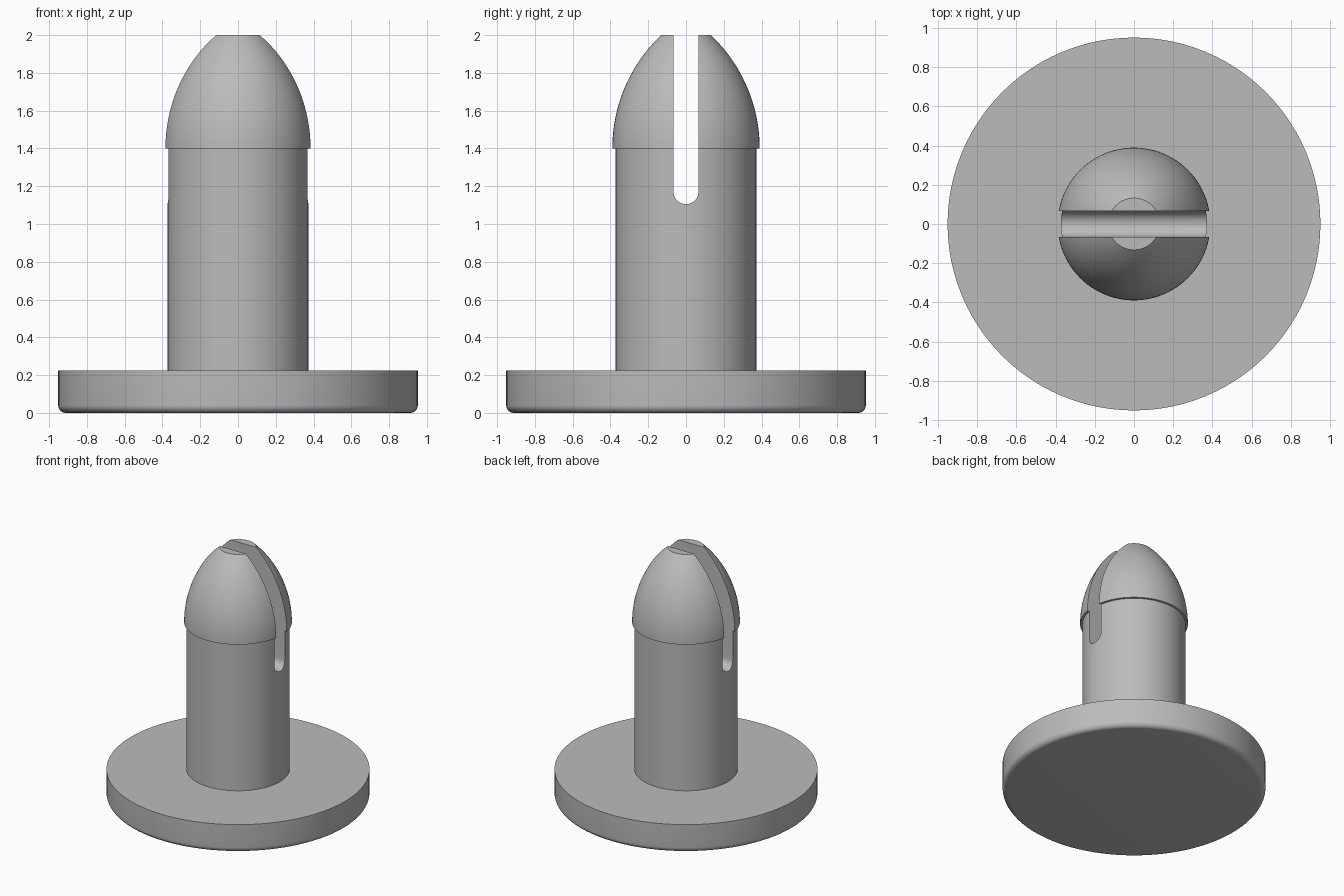
import bpy, bmesh, math

cube = bpy.data.objects.get("Cube")
if cube:
    bpy.data.objects.remove(cube, do_unlink=True)

SEGMENTS = 96

plastic = bpy.data.materials.new("grey plastic")
plastic.use_nodes = True
plastic.diffuse_color = (0.5, 0.5, 0.5, 1)
plastic.node_tree.nodes["Principled BSDF"].inputs["Base Color"].default_value = (0.5, 0.5, 0.5, 1)


def make_object(name, bm):
    bmesh.ops.recalc_face_normals(bm, faces=bm.faces)
    mesh = bpy.data.meshes.new(name)
    bm.to_mesh(mesh)
    bm.free()
    mesh.materials.append(plastic)
    obj = bpy.data.objects.new(name, mesh)
    bpy.context.collection.objects.link(obj)
    return obj


def lathe(name, profile):
    """Closed solid turned about z from (radius, height) points."""
    bm = bmesh.new()
    rings = []
    for r, z in profile:
        rings.append([bm.verts.new((r * math.cos(a), r * math.sin(a), z))
                      for a in (math.tau * i / SEGMENTS for i in range(SEGMENTS))])
    for low, high in zip(rings, rings[1:]):
        for i in range(SEGMENTS):
            j = (i + 1) % SEGMENTS
            bm.faces.new((low[i], low[j], high[j], high[i]))
    bm.faces.new(rings[0][::-1])
    bm.faces.new(rings[-1])
    return make_object(name, bm)


def arc(cx, cz, radius, start, end, steps):
    angles = [start + (end - start) * i / steps for i in range(steps + 1)]
    return [(cx + radius * math.cos(a), cz + radius * math.sin(a)) for a in angles]


def activate(obj):
    bpy.ops.object.select_all(action='DESELECT')
    obj.select_set(True)
    bpy.context.view_layer.objects.active = obj


# Flange: flat disc with a rounded lower rim
disc_r, disc_top, fillet = 0.952, 0.225, 0.04
flange = lathe("flange", arc(disc_r - fillet, fillet, fillet, -math.pi / 2, 0, 8)
               + [(disc_r, disc_top)])

# Pin: straight shaft, small barb step, and a truncated ogive head
shaft_r, head_r, tip_r, head_z, top_z = 0.373, 0.39, 0.132, 1.4, 2.0
drop, rise = head_r - tip_r, top_z - head_z
ogive_r = (drop ** 2 + rise ** 2) / (2 * drop)
pin = lathe("split_pin", [(shaft_r, disc_top - 0.02), (shaft_r, head_z)]
            + arc(head_r - ogive_r, head_z, ogive_r, 0, math.asin(rise / ogive_r), 24))

# Round-bottomed slot through the pin along x
slot_r, slot_z = 0.066, 1.171
outline = arc(0, slot_z, slot_r, math.pi, math.tau, 24) + [(slot_r, 2.2), (-slot_r, 2.2)]
bm = bmesh.new()
face = bm.faces.new([bm.verts.new((-0.6, y, z)) for y, z in outline])
side = bmesh.ops.extrude_face_region(bm, geom=[face])
bmesh.ops.translate(bm, vec=(1.2, 0, 0),
                    verts=[v for v in side["geom"] if isinstance(v, bmesh.types.BMVert)])
cutter = make_object("slot_cutter", bm)
cutter.hide_render = True

activate(pin)
cut = pin.modifiers.new("slot", 'BOOLEAN')
cut.operation = 'DIFFERENCE'
cut.solver = 'EXACT'
cut.object = cutter
bpy.ops.object.modifier_apply(modifier=cut.name)
bpy.data.objects.remove(cutter, do_unlink=True)

# Smooth curved walls, crisp rims
for obj in (flange, pin):
    activate(obj)
    bpy.ops.object.shade_smooth_by_angle(angle=math.radians(30))
